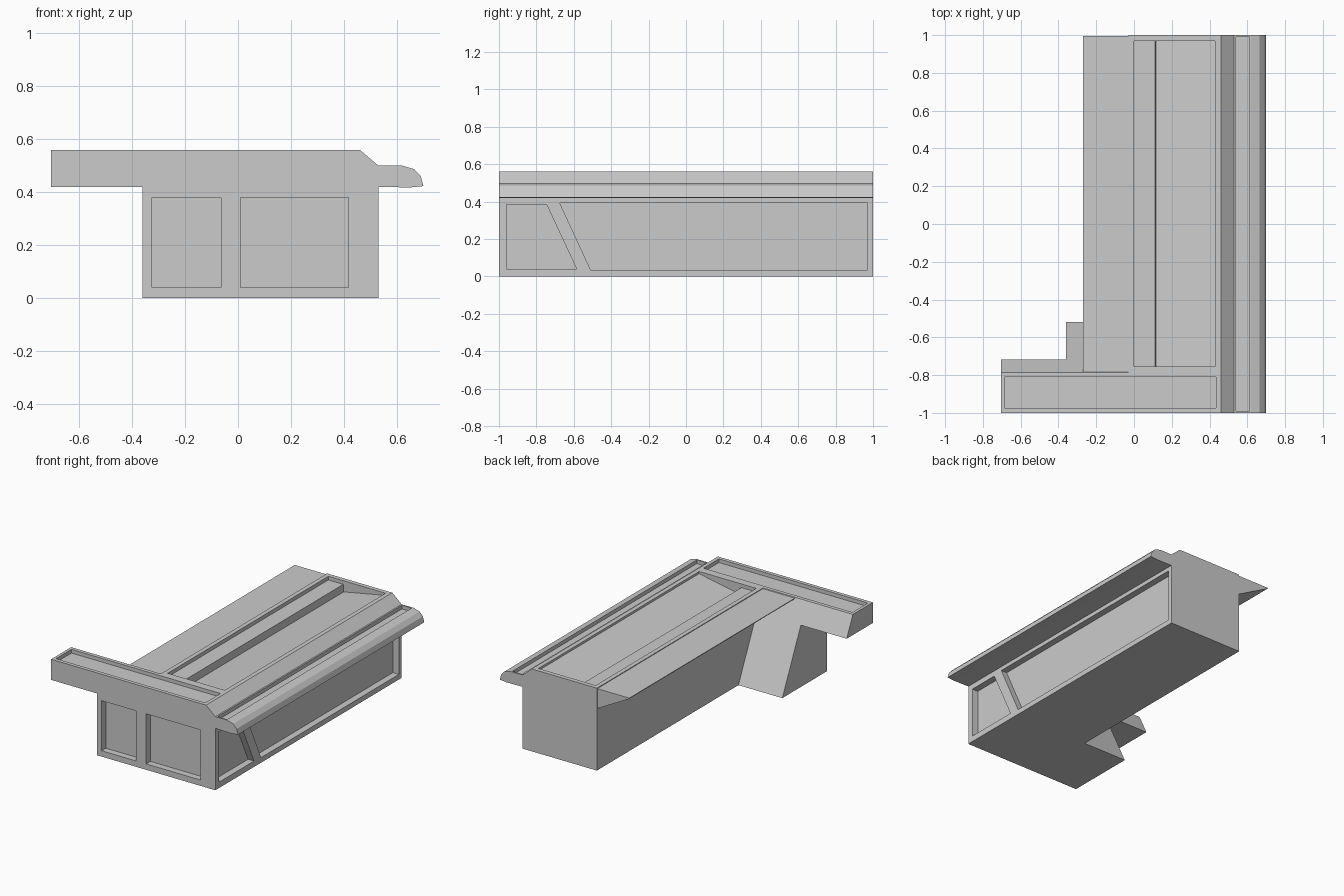
import bpy, bmesh
from mathutils import Vector

if "Cube" in bpy.data.objects:
    bpy.data.objects.remove(bpy.data.objects["Cube"])


def prism(name, start, end):
    """Solid between two matching polygons."""
    bm = bmesh.new()
    a = [bm.verts.new(p) for p in start]
    b = [bm.verts.new(p) for p in end]
    n = len(a)
    bm.faces.new(a)
    bm.faces.new(b[::-1])
    for i in range(n):
        j = (i + 1) % n
        bm.faces.new((a[i], b[i], b[j], a[j]))
    bmesh.ops.recalc_face_normals(bm, faces=bm.faces)
    me = bpy.data.meshes.new(name)
    bm.to_mesh(me)
    bm.free()
    ob = bpy.data.objects.new(name, me)
    bpy.context.collection.objects.link(ob)
    return ob


def along_y(name, xz, y0, y1):
    return prism(name, [(x, y0, z) for x, z in xz], [(x, y1, z) for x, z in xz])


def along_x(name, yz, x0, x1):
    return prism(name, [(x0, y, z) for y, z in yz], [(x1, y, z) for y, z in yz])


def rect(u0, u1, v0, v1):
    return [(u0, v0), (u1, v0), (u1, v1), (u0, v1)]


def boolean(ob, other, op):
    m = ob.modifiers.new(op.lower(), 'BOOLEAN')
    m.operation, m.object, m.solver = op, other, 'EXACT'
    bpy.context.view_layer.objects.active = ob
    bpy.ops.object.modifier_apply(modifier=m.name)
    bpy.data.objects.remove(other)


# Main body with chamfered roof edge and rounded right-hand overhang
body = along_y("counter_body", [
    (-0.03, 0), (0.53, 0), (0.53, 0.42), (0.65, 0.418), (0.70, 0.423),
    (0.69, 0.46), (0.665, 0.487), (0.62, 0.50), (0.53, 0.50),
    (0.46, 0.56), (-0.03, 0.56)], -1, 1)

# Front arm and buttress, sharing one slanted back face
arm = [(-0.03, 0), (-0.03, 0.56), (-0.705, 0.56), (-0.705, 0.42), (-0.36, 0.42), (-0.36, 0)]
block = prism("front_arm", [(x, -1, z) for x, z in arm],
              [(x, -0.52 - 0.473 * z, z) for x, z in arm])
boolean(body, block, 'UNION')

# Recessed panels
cutters = [
    # front panels
    along_y("cut", rect(-0.325, -0.065, 0.04, 0.38), -1.1, -0.955),
    along_y("cut", rect(0.01, 0.418, 0.04, 0.38), -1.1, -0.955),
    # right side panels
    along_x("cut", [(-0.96, 0.04), (-0.585, 0.04), (-0.745, 0.383), (-0.96, 0.383)], 0.485, 0.6),
    along_x("cut", [(-0.51, 0.035), (0.97, 0.035), (0.97, 0.393), (-0.675, 0.393)], 0.485, 0.6),
    # tray in the top of the arm
    along_y("cut", rect(-0.685, 0.435, 0.535, 0.7), -0.975, -0.81),
    # stepped roof recess with sloping floor
    along_y("cut", [(0, 0.7), (0, 0.535), (0.112, 0.535), (0.116, 0.485),
                    (0.43, 0.545), (0.43, 0.7)], -0.755, 0.97),
    # groove along the overhang
    along_y("cut", rect(0.54, 0.612, 0.475, 0.51), -0.99, 0.99),
]
for c in cutters:
    boolean(body, c, 'DIFFERENCE')

# Wedge-shaped eave on the left, ending against the slanted face
eave = [(-0.03, 0.42), (-0.03, 0.555), (-0.27, 0.555), (-0.27, 0.55)]
prism("left_eave", [(x, -0.52 - 0.473 * z, z) for x, z in eave],
      [(x, 0.995, z) for x, z in eave])
